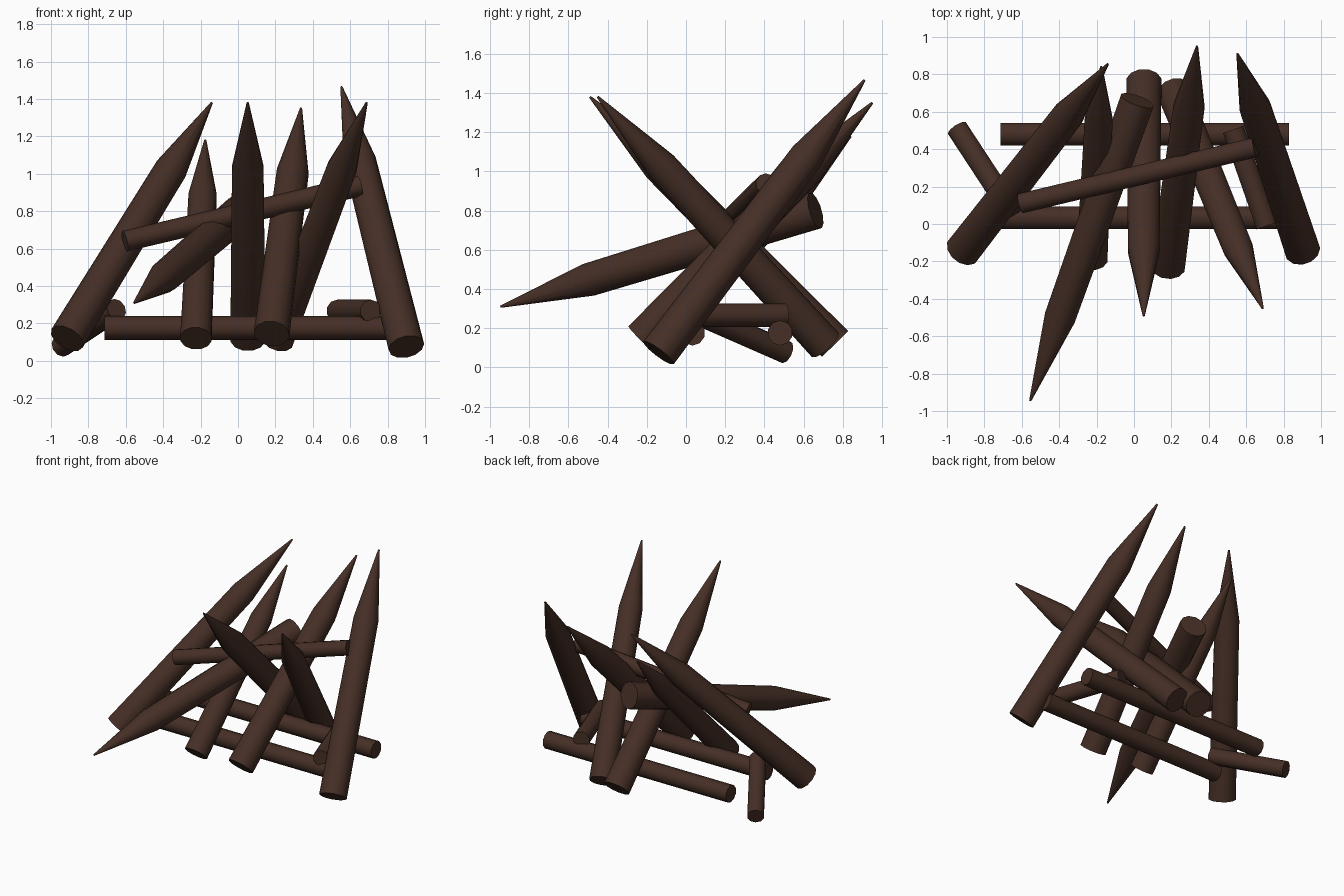
import bpy, bmesh, math
from mathutils import Vector

if "Cube" in bpy.data.objects:
    bpy.data.objects.remove(bpy.data.objects["Cube"])

wood = bpy.data.materials.new("dark_brown_wood")
wood.diffuse_color = (0.06, 0.028, 0.019, 1)
wood.use_nodes = True
wood.node_tree.nodes["Principled BSDF"].inputs["Base Color"].default_value = wood.diffuse_color


def lathe(name, start, end, profile, sides):
    """Round timber from start to end; profile = (fraction along, radius)."""
    start, end = Vector(start), Vector(end)
    axis = end - start
    turn = axis.to_track_quat('Z', 'Y')
    bm = bmesh.new()
    rings = []
    for t, r in profile:
        ring = []
        for i in range(sides):
            a = 2 * math.pi * (i + 0.5) / sides
            p = Vector((r * math.cos(a), r * math.sin(a), t * axis.length))
            ring.append(bm.verts.new(start + turn @ p))
        rings.append(ring)
    for lo, hi in zip(rings, rings[1:]):
        for i in range(sides):
            j = (i + 1) % sides
            bm.faces.new((lo[i], lo[j], hi[j], hi[i]))
    bm.faces.new(rings[0][::-1])
    bm.faces.new(rings[-1])
    mesh = bpy.data.meshes.new(name)
    bm.to_mesh(mesh)
    bm.free()
    mesh.materials.append(wood)
    ob = bpy.data.objects.new(name, mesh)
    bpy.context.collection.objects.link(ob)
    bpy.ops.object.select_all(action='DESELECT')
    ob.select_set(True)
    bpy.context.view_layer.objects.active = ob
    bpy.ops.object.shade_smooth_by_angle(angle=math.radians(40))
    return ob


def stake(name, base, tip, r):
    lathe(name, base, tip, [(0, r), (0.72, r * 0.9), (1, 0.006)], 12)


def pole(name, a, b, r):
    lathe(name, a, b, [(0, r), (1, r)], 10)


# Sharpened stakes leaning backward
stake("left_stake", (-0.914, -0.14, 0.12), (-0.14, 0.855, 1.38), 0.097)
stake("short_stake", (-0.225, -0.185, 0.12), (-0.175, 0.84, 1.18), 0.086)
stake("inner_right_stake", (0.18, -0.225, 0.145), (0.337, 0.95, 1.35), 0.096)
stake("right_stake", (0.90, -0.14, 0.075), (0.553, 0.91, 1.465), 0.097)

# Sharpened stakes leaning forward
stake("middle_stake", (0.053, 0.76, 0.12), (0.052, -0.49, 1.38), 0.097)
stake("crossing_stake", (0.21, 0.71, 0.115), (0.688, -0.45, 1.38), 0.092)
stake("low_front_stake", (0.018, 0.66, 0.80), (-0.555, -0.945, 0.31), 0.096)

# Long rails, lower pair and slanted upper one
for name, y in (("front_rail", 0.033), ("back_rail", 0.48)):
    pole(name, (-0.715, y, 0.176), (0.83, y, 0.176), 0.064)
pole("upper_rail", (-0.605, 0.11, 0.64), (0.65, 0.41, 0.935), 0.056)

# Short side braces
pole("left_brace", (-0.945, 0.51, 0.078), (-0.65, 0.06, 0.275), 0.06)
pole("right_brace", (0.53, 0.505, 0.267), (0.71, -0.01, 0.267), 0.06)
